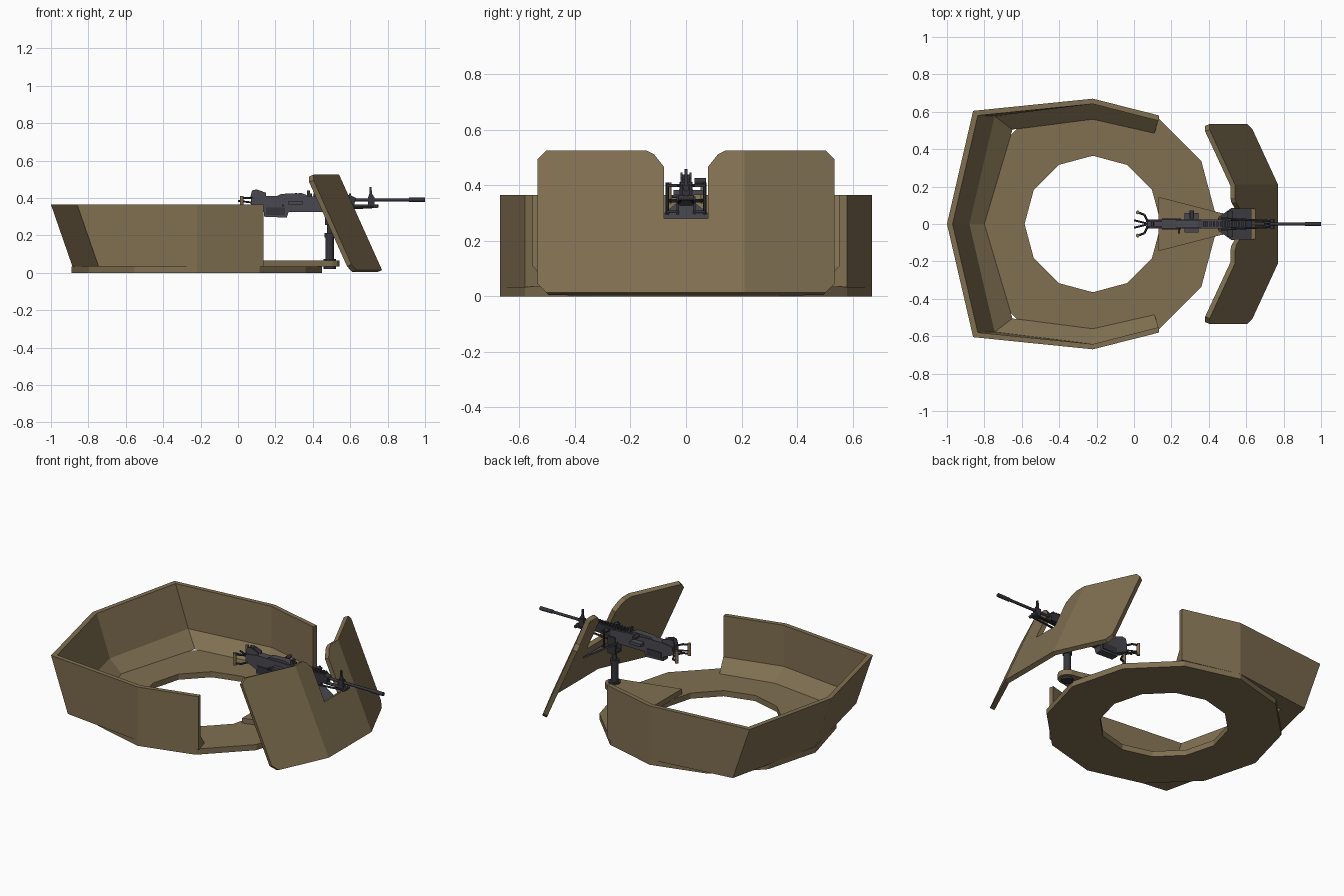
import bpy, bmesh, math
from mathutils import Vector

if "Cube" in bpy.data.objects:
    bpy.data.objects.remove(bpy.data.objects["Cube"])


def material(name, rgb):
    m = bpy.data.materials.new(name)
    m.diffuse_color = (*rgb, 1)
    m.use_nodes = True
    m.node_tree.nodes["Principled BSDF"].inputs["Base Color"].default_value = m.diffuse_color
    return m


TAN = material("tan_armour", (0.215, 0.160, 0.082))
STEEL = material("gun_steel", (0.066, 0.066, 0.080))
DARK = material("dark_steel", (0.036, 0.036, 0.044))


def finish(name, bm, mat, smooth=False):
    bmesh.ops.recalc_face_normals(bm, faces=bm.faces)
    me = bpy.data.meshes.new(name)
    bm.to_mesh(me)
    bm.free()
    ob = bpy.data.objects.new(name, me)
    bpy.context.collection.objects.link(ob)
    me.materials.append(mat)
    if smooth:
        bpy.ops.object.select_all(action='DESELECT')
        ob.select_set(True)
        bpy.context.view_layer.objects.active = ob
        bpy.ops.object.shade_smooth_by_angle(angle=math.radians(40))
    return ob


def loft(name, sections, mat, closed=False):
    """Skin a row of equal-length closed sections."""
    bm = bmesh.new()
    rows = [[bm.verts.new(p) for p in s] for s in sections]
    n, k = len(rows), len(rows[0])
    for i in range(n if closed else n - 1):
        a, b = rows[i], rows[(i + 1) % n]
        for j in range(k):
            bm.faces.new((a[j], a[(j + 1) % k], b[(j + 1) % k], b[j]))
    if not closed:
        bm.faces.new(rows[0])
        bm.faces.new(rows[-1])
    return finish(name, bm, mat)


def box(name, x, y, z, mat):
    return loft(name, [[(v, y[0], z[0]), (v, y[1], z[0]), (v, y[1], z[1]), (v, y[0], z[1])]
                       for v in x], mat)


def side_profile(name, pts, y0, y1, mat):
    return loft(name, [[(x, y, z) for x, z in pts] for y in (y0, y1)], mat)


def rod(name, a, b, r, mat, sides=12):
    a, b = Vector(a), Vector(b)
    bm = bmesh.new()
    bmesh.ops.create_cone(bm, cap_ends=True, segments=sides, radius1=r, radius2=r,
                          depth=(b - a).length)
    bm.transform((b - a).to_track_quat('Z', 'Y').to_matrix().to_4x4())
    bmesh.ops.translate(bm, verts=bm.verts, vec=(a + b) / 2)
    return finish(name, bm, mat, True)


# Twelve-sided base ring
ring = []
for i in range(12):
    c, s = math.cos(i * math.pi / 6), math.sin(i * math.pi / 6)
    ring.append([(-0.22 + r * c, r * s, z)
                 for r, z in ((0.67, 0), (0.67, 0.035), (0.365, 0.035), (0.365, 0))])
loft("base_ring", ring, TAN, closed=True)

# Open wall: outer bottom, outer top, inner top, inner crease, inner bottom
half = [
    [(0.135, 0.58), (0.135, 0.58), (0.13, 0.552), (0.13, 0.552), (0.11, 0.485)],
    [(-0.22, 0.67), (-0.22, 0.67), (-0.22, 0.642), (-0.22, 0.642), (-0.22, 0.56)],
    [(-0.745, 0.605), (-0.86, 0.605), (-0.835, 0.58), (-0.745, 0.577), (-0.65, 0.505)],
    [(-0.885, 0), (-1.0, 0), (-0.97, 0), (-0.88, 0), (-0.80, 0)],
]
heights = (0.033, 0.365, 0.365, 0.11, 0.036)
path = half + [[(x, -y) for x, y in s] for s in half[2::-1]]
loft("armour_wall", [[(x, y, z) for (x, y), z in zip(s, heights)] for s in path], TAN)

# Folded, raked front shield with a central gun slot
bm = bmesh.new()
FOLD = 0.21


def shield_vert(y, z):
    x = 0.77 - 0.45 * (z - 0.015)
    if y > FOLD:
        x -= (y - FOLD) * 0.15 / 0.325
    return bm.verts.new((x, y, z))


fold_low, fold_high = shield_vert(FOLD, 0.015), shield_vert(FOLD, 0.525)
wing = [shield_vert(*p) for p in ((0.505, 0.015), (0.535, 0.045), (0.535, 0.495), (0.505, 0.525))]
mid = [shield_vert(*p) for p in ((0.14, 0.525), (0.115, 0.512), (0.08, 0.468),
                                 (0.08, 0.28), (0, 0.28), (0, 0.015))]
bm.faces.new([fold_low] + wing + [fold_high])
bm.faces.new([fold_low, fold_high] + mid)
shield = finish("front_shield", bm, TAN)
# Make every front face look toward +x so thickness goes to the rear
for p in shield.data.polygons:
    if p.normal.x < 0:
        p.flip()
mod = shield.modifiers.new("mirror", 'MIRROR')
mod.use_axis = (False, True, False)
mod.use_clip = True
mod = shield.modifiers.new("thickness", 'SOLIDIFY')
mod.thickness = 0.028
mod.offset = -1

# Mount arm and its rounded tip
arm = [(0.13, -0.145), (0.46, -0.06)]
arm += [(0.49 + 0.055 * math.cos(t), 0.055 * math.sin(t))
        for t in [math.radians(a) for a in (-75, -45, -15, 15, 45, 75)]]
arm += [(0.46, 0.06), (0.13, 0.145)]
loft("mount_arm", [[(x, y, z) for x, y in arm] for z in (0.033, 0.066)], TAN)

# Post and pintle
for name, z0, z1, r in (("post_foot", 0.02, 0.075, 0.034), ("post", 0.07, 0.20, 0.022),
                        ("post_collar", 0.19, 0.212, 0.027), ("pintle", 0.21, 0.30, 0.014)):
    rod(name, (0.49, 0, z0), (0.49, 0, z1), r, DARK, 16)
for s in (-1, 1):
    box("yoke_side", (0.465, 0.515), (s * 0.026, s * 0.034), (0.26, 0.36), DARK)
box("yoke_base", (0.465, 0.515), (-0.034, 0.034), (0.255, 0.27), DARK)

# Sloped deflector tray behind the slot
tray = [(0.45, 0.035, 0.325), (0.52, 0.085, 0.285), (0.645, 0.085, 0.205)]
tray = tray + [(x, -y, z) for x, y, z in tray[::-1]]
loft("deflector_tray", [[(x, y, z + d) for x, y, z in tray] for d in (0, 0.01)], STEEL)

# Receiver
side_profile("receiver", [(0.07, 0.355), (0.14, 0.325), (0.14, 0.30), (0.26, 0.295), (0.27, 0.325),
                          (0.46, 0.325), (0.50, 0.345), (0.50, 0.40), (0.38, 0.41),
                          (0.15, 0.412), (0.07, 0.40)], -0.024, 0.024, STEEL)
side_profile("feed_cover", [(0.20, 0.405), (0.36, 0.405), (0.37, 0.415), (0.34, 0.426),
                            (0.23, 0.422)], -0.02, 0.02, STEEL)
box("feed_tray", (0.27, 0.345), (-0.045, 0.06), (0.365, 0.383), STEEL)
rod("side_knob", (0.31, 0.03, 0.415), (0.31, 0.072, 0.415), 0.012, DARK)
rod("cocking_handle", (0.24, -0.05, 0.36), (0.24, 0.0, 0.36), 0.006, DARK)
box("receiver_side_plate", (0.15, 0.25), (-0.029, 0.029), (0.31, 0.35), DARK)

# Rear carry lug with its two sides and bar
for s in (-1, 1):
    side_profile("lug_side", [(0.065, 0.40), (0.075, 0.44), (0.10, 0.446), (0.15, 0.428), (0.15, 0.40)],
                 s * 0.012, s * 0.019, STEEL)
rod("lug_bar", (0.10, -0.016, 0.43), (0.10, 0.016, 0.43), 0.006, DARK)

# Twin rear grips on curved brackets
for s in (-1, 1):
    rod("rear_grip", (0.02, s * 0.062, 0.335), (0.02, s * 0.062, 0.41), 0.010, TAN)
    for z in (0.345, 0.40):
        rod("grip_bracket", (0.02, s * 0.062, z), (0.055, s * 0.05, z), 0.006, DARK, 8)
        rod("grip_bracket_inner", (0.055, s * 0.05, z), (0.075, s * 0.01, z), 0.006, DARK, 8)
    rod("trigger_fork", (0.08, 0, 0.375), (0.0, s * 0.02, 0.385), 0.005, DARK, 8)

# Handguard with top rail ribs
side_profile("handguard", [(0.47, 0.35), (0.62, 0.36), (0.63, 0.40), (0.60, 0.415),
                           (0.47, 0.412)], -0.02, 0.02, DARK)
for i in range(12):
    x = 0.385 + i * 0.019
    box("rail_rib", (x, x + 0.011), (-0.014, 0.014), (0.405, 0.424), DARK)

# Barrel, gas tube, sights and muzzle
rod("barrel", (0.50, 0, 0.39), (0.99, 0, 0.39), 0.0085, DARK)
rod("muzzle", (0.915, 0, 0.39), (1.0, 0, 0.39), 0.0115, DARK)
rod("gas_tube", (0.50, 0, 0.357), (0.75, 0, 0.357), 0.009, DARK)
box("gas_block", (0.695, 0.73), (-0.013, 0.013), (0.35, 0.405), DARK)
side_profile("front_sight", [(0.695, 0.40), (0.73, 0.40), (0.716, 0.425), (0.714, 0.46),
                             (0.704, 0.46), (0.703, 0.425)], -0.005, 0.005, DARK)
box("rear_sight", (0.37, 0.385), (-0.014, 0.014), (0.41, 0.44), DARK)
for s in (-1, 1):
    rod("folded_leg", (0.73, s * 0.016, 0.352), (0.52, s * 0.026, 0.34), 0.006, DARK, 8)
rod("leg_pivot", (0.74, -0.028, 0.355), (0.74, 0.028, 0.355), 0.010, DARK)

# Side frames in the shield slot
for s in (-1, 1):
    box("slot_frame_upper", (0.50, 0.53), (s * 0.03, s * 0.07), (0.395, 0.405), DARK)
    box("slot_frame_lower", (0.50, 0.53), (s * 0.03, s * 0.07), (0.30, 0.31), DARK)
    rod("slot_frame_bar", (0.515, s * 0.068, 0.295), (0.515, s * 0.068, 0.41), 0.006, DARK, 8)
